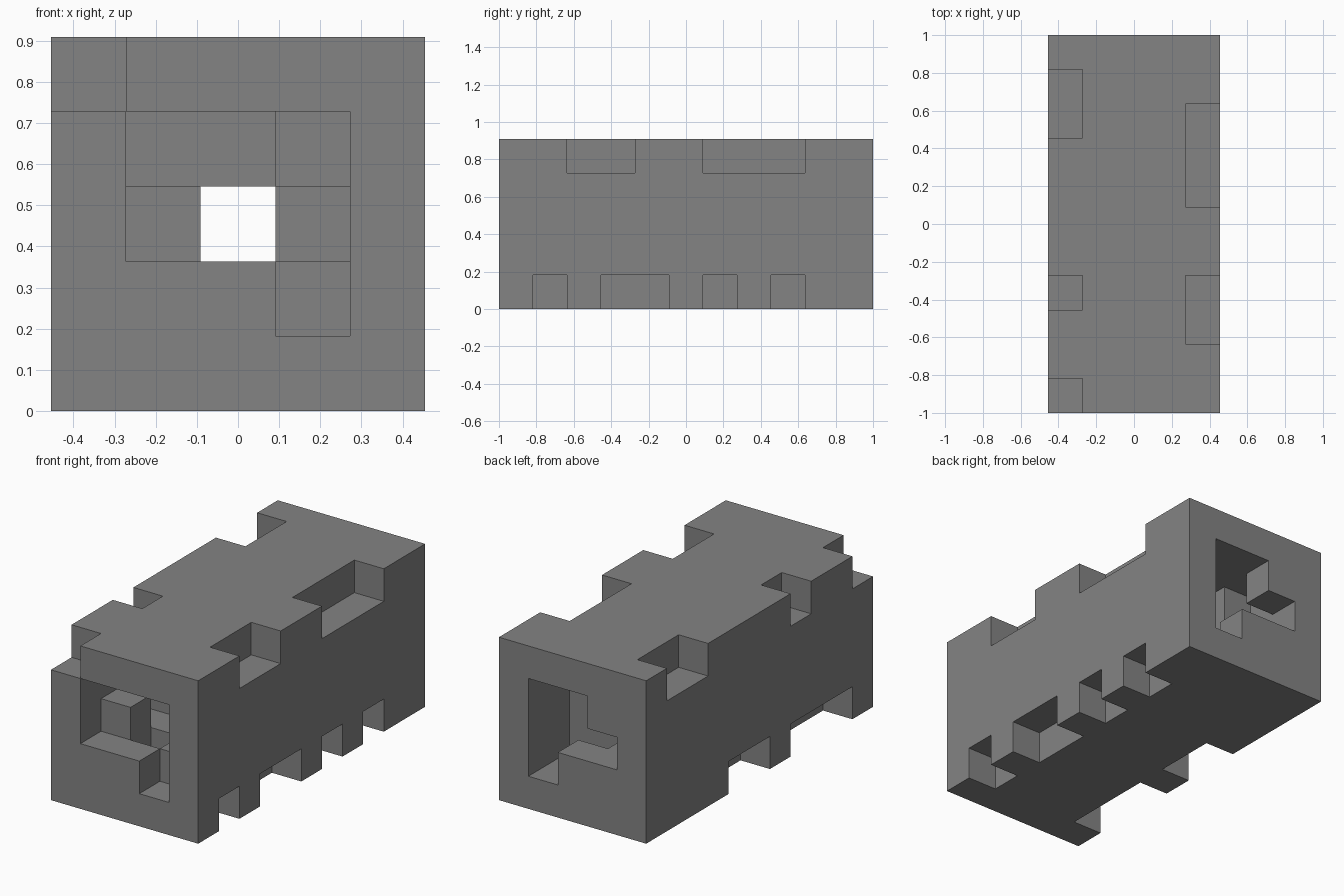
import bpy
import bmesh
from mathutils import Vector

cube = bpy.data.objects.get("Cube")
if cube:
    bpy.data.objects.remove(cube, do_unlink=True)

# The block is a lattice of cubes: width, length, height
NX, NY, NZ = 5, 11, 5
UNIT = 2 / NY
solid = {(i, j, k) for i in range(NX) for j in range(NY) for k in range(NZ)}


def carve(i, k, rows):
    """Remove the cubes of one lengthwise column at the given rows."""
    solid.difference_update((i, j, k) for j in rows)


# Notches along the four long edges
carve(4, 4, (2, 3, 6, 7, 8))
carve(0, 4, (0, 3, 8, 9))
carve(4, 0, (1, 3, 4, 6, 8))
carve(0, 0, (1, 2, 3, 5, 6))

# Central tunnel with its stepped side pockets
carve(2, 2, range(NY))
carve(1, 3, (0, 1, 2, 3, 9))
carve(2, 3, (0, 1, 2, 3, 8, 9, 10))
carve(3, 3, (0, 1, 2, 9, 10))
carve(1, 2, (0, 2, 9, 10))
carve(3, 2, (0, 1, 9, 10))
carve(2, 1, (1, 9))
carve(3, 1, (0, 9, 10))

# Skin: one square wherever a solid cube meets an empty space
bm = bmesh.new()
corners = {}


def corner(p):
    key = tuple(round(c) for c in p)
    if key not in corners:
        x, y, z = key
        corners[key] = bm.verts.new(((x - NX / 2) * UNIT, (y - NY / 2) * UNIT, z * UNIT))
    return corners[key]


for cell in sorted(solid):
    for axis in range(3):
        for side in (0, 1):
            step = [0, 0, 0]
            step[axis] = 2 * side - 1
            if tuple(c + s for c, s in zip(cell, step)) in solid:
                continue
            u, v = Vector((0, 0, 0)), Vector((0, 0, 0))
            u[(axis + 1) % 3] = v[(axis + 2) % 3] = 1
            start = Vector(cell)
            start[axis] += side
            loop = [start, start + u, start + u + v, start + v]
            if not side:
                loop.reverse()
            bm.faces.new([corner(p) for p in loop])

# Merge the squares into large flat faces
bmesh.ops.dissolve_limit(bm, angle_limit=0.01, verts=bm.verts[:], edges=bm.edges[:])

mesh = bpy.data.meshes.new("notched_block")
bm.to_mesh(mesh)
bm.free()
block = bpy.data.objects.new("notched_block", mesh)
bpy.context.collection.objects.link(block)

# Plain grey finish
grey = bpy.data.materials.new("mid_grey")
grey.use_nodes = True
grey.diffuse_color = (0.23, 0.23, 0.23, 1)
grey.node_tree.nodes["Principled BSDF"].inputs["Base Color"].default_value = grey.diffuse_color
mesh.materials.append(grey)
